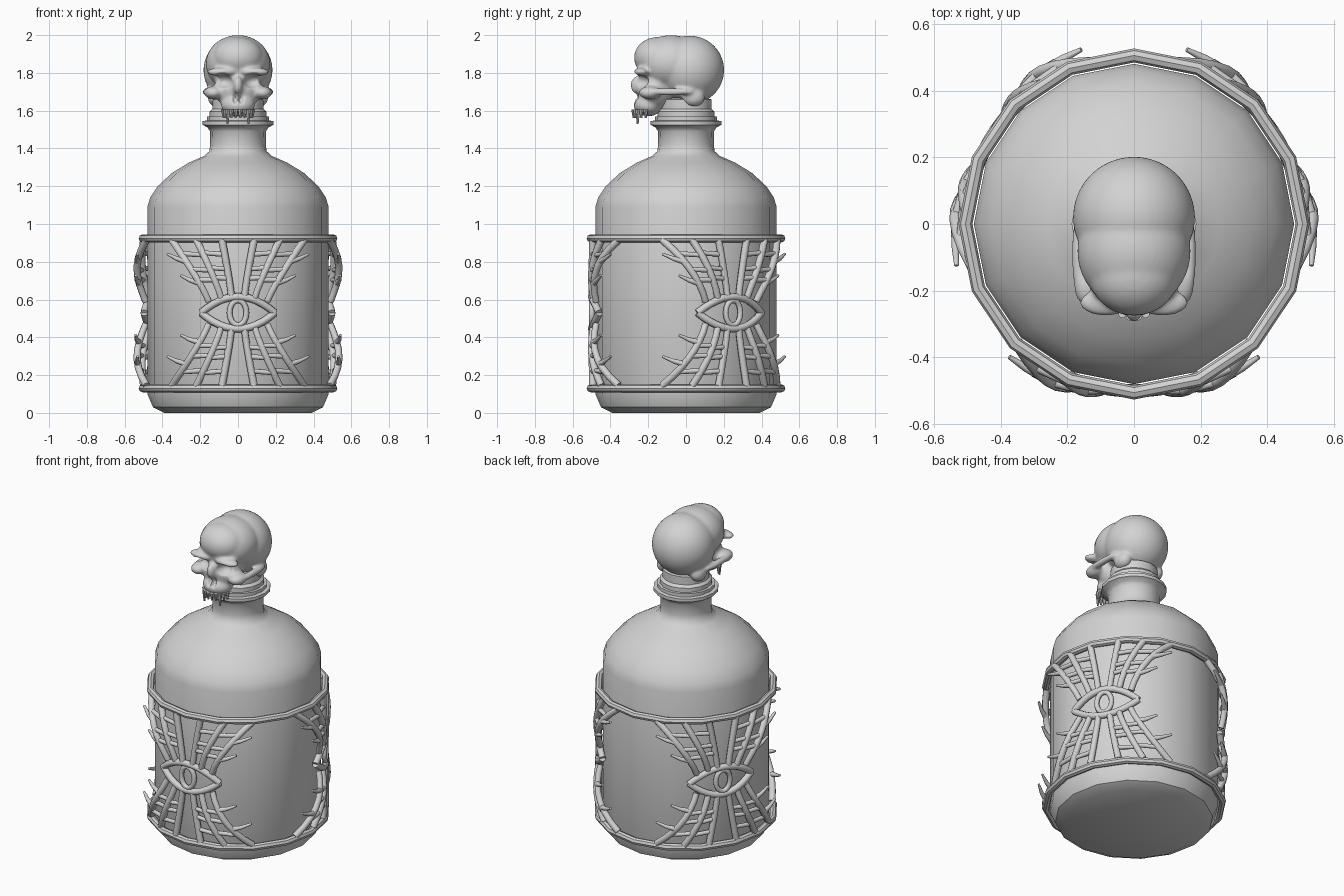
import bpy, bmesh
from math import sin, cos, asin, pi, radians
from mathutils import Matrix, Vector

if "Cube" in bpy.data.objects:
    bpy.data.objects.remove(bpy.data.objects["Cube"])

stone = bpy.data.materials.new("pale_grey")
stone.use_nodes = True
GREY = (0.65, 0.65, 0.65, 1)
stone.diffuse_color = GREY
for node in stone.node_tree.nodes:
    if node.type == "BSDF_PRINCIPLED":
        node.inputs["Base Color"].default_value = GREY


def add_object(name, data):
    ob = bpy.data.objects.new(name, data)
    bpy.context.scene.collection.objects.link(ob)
    return ob


def finish(me, angle):
    me.materials.clear()
    me.materials.append(stone)
    me.shade_smooth()
    me.set_sharp_from_angle(angle=radians(angle))


def from_bmesh(name, bm, angle=40):
    me = bpy.data.meshes.new(name)
    bmesh.ops.recalc_face_normals(bm, faces=bm.faces)
    bm.to_mesh(me)
    bm.free()
    finish(me, angle)
    return add_object(name, me)


def baked(ob, angle):
    """Replace an object by the mesh its modifiers or bevels make."""
    bpy.context.view_layer.update()
    dg = bpy.context.evaluated_depsgraph_get()
    me = bpy.data.meshes.new_from_object(ob.evaluated_get(dg))
    name = ob.name
    bpy.data.objects.remove(ob)
    finish(me, angle)
    return add_object(name, me)


def lathe(name, profile, closed=False):
    bm = bmesh.new()
    vs = [bm.verts.new((r, 0, z)) for r, z in profile]
    pairs = list(zip(vs, vs[1:])) + ([(vs[-1], vs[0])] if closed else [])
    es = [bm.edges.new(p) for p in pairs]
    bmesh.ops.spin(bm, geom=vs + es, cent=(0, 0, 0), axis=(0, 0, 1),
                   angle=2 * pi, steps=16, use_merge=True)
    bmesh.ops.remove_doubles(bm, verts=bm.verts, dist=0.0005)
    return from_bmesh(name, bm)


# Bottle body, neck and lip
lathe("bottle", [(0, 0), (.39, 0), (.45, .03), (.48, .1), (.48, 1.09),
                 (.465, 1.14), (.425, 1.2), (.35, 1.27), (.26, 1.325),
                 (.18, 1.36), (.152, 1.385), (.147, 1.42), (.148, 1.49),
                 (.16, 1.51), (.187, 1.525), (.187, 1.545), (.165, 1.548),
                 (.165, 1.568), (.14, 1.57), (0, 1.57)])
lathe("stopper", [(0, 1.56), (.15, 1.56), (.15, 1.595), (.135, 1.61),
                  (.135, 1.66), (0, 1.68)])

# Rings above and below the ornaments
for name, z in (("upper_ring", .924), ("lower_ring", .13)):
    lathe(name, [(.505 + .021 * cos(i * pi / 4), z + .021 * sin(i * pi / 4))
                 for i in range(8)], closed=True)


# Ornament: tubes drawn flat and wrapped around the bottle
def wrap(x, z, out=0.0):
    r = .5 + out
    a = asin(x / r)
    return Vector((r * sin(a), -r * cos(a), z))


curve = bpy.data.curves.new("eye_ornament", "CURVE")
curve.dimensions = "3D"
curve.bevel_depth = 0.02
curve.bevel_resolution = 2
curve.use_fill_caps = True


def tube(points, start=1.0, end=1.0, closed=False):
    s = curve.splines.new("POLY")
    s.points.add(len(points) - 1)
    for i, (pt, co) in enumerate(zip(s.points, points)):
        pt.co = (*co, 1)
        pt.radius = start + (end - start) * i / (len(points) - 1)
    s.use_cyclic_u = closed


# Strand: width at the ring, width at the eye, distance from centre height, bulge
STRANDS = ((.35, .155, .06, .035), (.22, .09, .08, .02), (.085, .035, .09, .0))


def strand(k, t, side, up):
    wide, narrow, gap, bulge = STRANDS[k]
    x = narrow + (wide - narrow) * t ** 1.15
    z = .53 + up * (gap + (.385 - gap) * t)
    return side * x, z, bulge * sin(pi * t)


for side in (-1, 1):
    for up in (-1, 1):
        for k in range(3):
            tube([wrap(*strand(k, i / 7, side, up)) for i in range(8)], .9, 1)
        # Rungs between neighbouring strands
        for t in (.35, .52, .78):
            for k in range(2):
                tube([wrap(*strand(k, t, side, up)),
                      wrap(*strand(k + 1, t - .04, side, up))], .65, .65)
        # Thorns on the outer strand
        for t in (.3, .65):
            x, z, out = strand(0, t, side, up)
            tube([wrap(x, z, out), wrap(x + side * .05, z + .015, out + .008),
                  wrap(x + side * .1, z + .04, out + .015)], .85, .35)

# Eye outline and pupil
for up in (-1, 1):
    tube([wrap(.195 * u, .53 + up * .085 * (1 - u * u))
          for u in [i / 6 - 1 for i in range(13)]])
tube([wrap(.045 * cos(a), .53 + .066 * sin(a))
      for a in [i * pi / 8 for i in range(16)]], .75, .75, closed=True)

ornament = baked(add_object("front_ornament", curve), 50)
for name, turn in (("back_left_ornament", 120), ("back_right_ornament", 240)):
    add_object(name, ornament.data).rotation_euler.z = radians(turn)


# Skull: blended ellipsoids with hollowed sockets
def ellipsoids(name, parts):
    bm = bmesh.new()
    for centre, size, mirrored in parts:
        for side in ((1, -1) if mirrored else (1,)):
            place = Matrix.Translation((side * centre[0], *centre[1:]))
            bmesh.ops.create_icosphere(bm, subdivisions=4, radius=1,
                                       matrix=place @ Matrix.Diagonal((*size, 1)))
    return from_bmesh(name, bm)


skull = ellipsoids("skull", [
    ((0, .02, 1.815), (.183, .182, .182), False),       # back of the head
    ((0, -.08, 1.85), (.17, .18, .15), False),          # forehead
    ((0, -.15, 1.88), (.135, .125, .11), False),
    ((0, -.16, 1.72), (.125, .1, .12), False),          # face
    ((.085, -.235, 1.805), (.08, .042, .024), True),    # brow
    ((.13, -.19, 1.695), (.05, .06, .035), True),       # cheekbone
    ((.165, -.09, 1.7), (.023, .13, .02), True),        # cheek arch
    ((0, -.2, 1.63), (.09, .078, .06), False),          # upper jaw
    ((0, -.255, 1.735), (.026, .04, .05), False),       # nose bridge
    ((.115, .04, 1.67), (.045, .06, .05), True),        # bone behind the ear
])
hollows = ellipsoids("hollows", [
    ((.083, -.285, 1.755), (.06, .09, .045), True),
    ((.016, -.285, 1.668), (.0155, .05, .035), True),
])
hollows.hide_render = True


def remesh_and_smooth(size, repeats):
    m = skull.modifiers.new("blend", "REMESH")
    m.mode = "VOXEL"
    m.voxel_size = size
    m = skull.modifiers.new("soften", "SMOOTH")
    m.factor = 0.5
    m.iterations = repeats


remesh_and_smooth(.009, 5)
cut = skull.modifiers.new("hollow", "BOOLEAN")
cut.operation = "DIFFERENCE"
cut.solver = "EXACT"
cut.object = hollows
remesh_and_smooth(.007, 3)
skull = baked(skull, 80)
bpy.data.objects.remove(hollows)

# Upper teeth with two long fangs
bm = bmesh.new()
for i in range(10):
    a = radians(-80 + 160 * i / 9)
    low = 1.53 if i in (2, 7) else 1.56
    centre = (.078 * sin(a), -.2 - .078 * cos(a), (1.605 + low) / 2)
    bmesh.ops.create_cone(bm, cap_ends=True, segments=8, radius1=.005, radius2=.0125,
                          depth=1.605 - low, matrix=Matrix.Translation(centre))
from_bmesh("teeth", bm)
